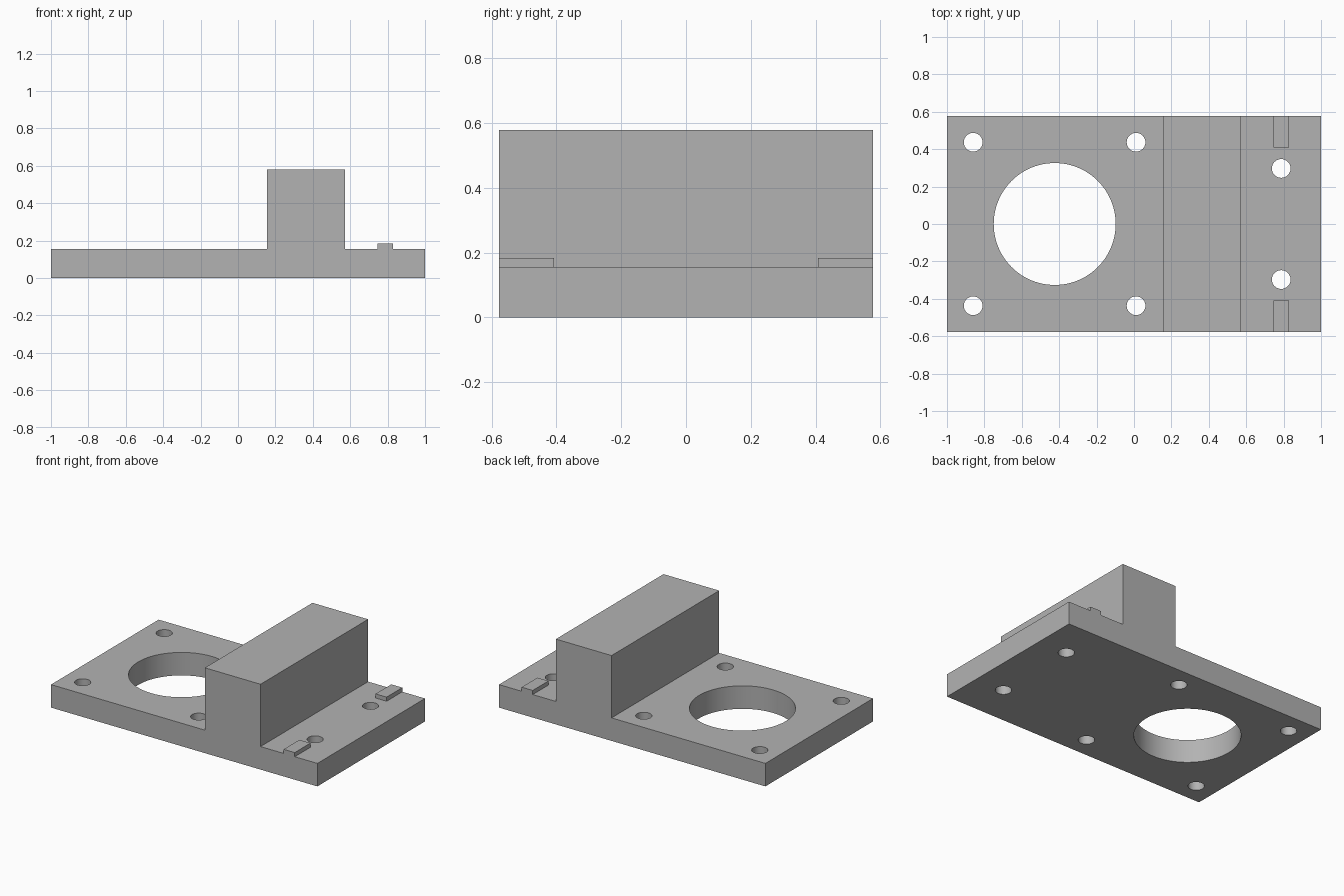
import bpy
import bmesh
import math

cube = bpy.data.objects.get("Cube")
if cube:
    bpy.data.objects.remove(cube, do_unlink=True)

HALF_LENGTH, HALF_WIDTH = 1.0, 0.577
PLATE_TOP, BLOCK_TOP, TAB_TOP = 0.156, 0.579, 0.184
BLOCK_X = (0.155, 0.573)
TAB_X = (0.747, 0.83)
TAB_INNER_Y = 0.408

grey = bpy.data.materials.new("plain grey")
grey.use_nodes = True
colour = (0.448, 0.448, 0.448, 1)
grey.diffuse_color = colour
grey.node_tree.nodes["Principled BSDF"].inputs["Base Color"].default_value = colour


def prism(name, profile, y0, y1):
    """Extrude a closed x-z profile along y."""
    bm = bmesh.new()
    face = bm.faces.new([bm.verts.new((x, y0, z)) for x, z in profile])
    result = bmesh.ops.extrude_face_region(bm, geom=[face])
    moved = [v for v in result["geom"] if isinstance(v, bmesh.types.BMVert)]
    bmesh.ops.translate(bm, verts=moved, vec=(0, y1 - y0, 0))
    bmesh.ops.recalc_face_normals(bm, faces=bm.faces)
    mesh = bpy.data.meshes.new(name)
    bm.to_mesh(mesh)
    bm.free()
    mesh.materials.append(grey)
    obj = bpy.data.objects.new(name, mesh)
    bpy.context.collection.objects.link(obj)
    return obj


def cylinder(name, x, y, radius, sides):
    """Upright cutter that passes right through the plate."""
    bpy.ops.mesh.primitive_cylinder_add(
        vertices=sides, radius=radius, depth=1, location=(x, y, 0))
    obj = bpy.context.object
    obj.name = name
    obj.hide_render = True
    obj.data.materials.append(grey)
    return obj


def combine(target, tool, operation):
    """Apply a boolean and remove its helper."""
    bpy.context.view_layer.objects.active = target
    mod = target.modifiers.new(operation.title(), "BOOLEAN")
    mod.operation = operation
    mod.solver = "EXACT"
    mod.object = tool
    bpy.ops.object.modifier_apply(modifier=mod.name)
    bpy.data.objects.remove(tool, do_unlink=True)


# Base plate with the tall cross block, as one stepped profile
left, right = BLOCK_X
bracket = prism("mounting_bracket", [
    (-HALF_LENGTH, 0), (HALF_LENGTH, 0), (HALF_LENGTH, PLATE_TOP),
    (right, PLATE_TOP), (right, BLOCK_TOP), (left, BLOCK_TOP),
    (left, PLATE_TOP), (-HALF_LENGTH, PLATE_TOP)], -HALF_WIDTH, HALF_WIDTH)

# Small raised tabs at both side edges
a, b = TAB_X
tab_profile = [(a, 0.1), (b, 0.1), (b, TAB_TOP), (a, TAB_TOP)]
for side in (-1, 1):
    y0, y1 = sorted((side * TAB_INNER_Y, side * HALF_WIDTH))
    combine(bracket, prism("edge_tab", tab_profile, y0, y1), "UNION")

# Large round opening
combine(bracket, cylinder("opening_cutter", -0.424, 0, 0.326, 96), "DIFFERENCE")

# Screw holes, mirrored across the centre line
for x, y in ((-0.86, 0.437), (0.011, 0.437), (0.787, 0.297)):
    for side in (-1, 1):
        combine(bracket, cylinder("screw_cutter", x, side * y, 0.05, 48), "DIFFERENCE")

# Smooth hole walls with crisp rims
bpy.ops.object.select_all(action="DESELECT")
bracket.select_set(True)
bpy.context.view_layer.objects.active = bracket
bpy.ops.object.shade_smooth_by_angle(angle=math.radians(30))
